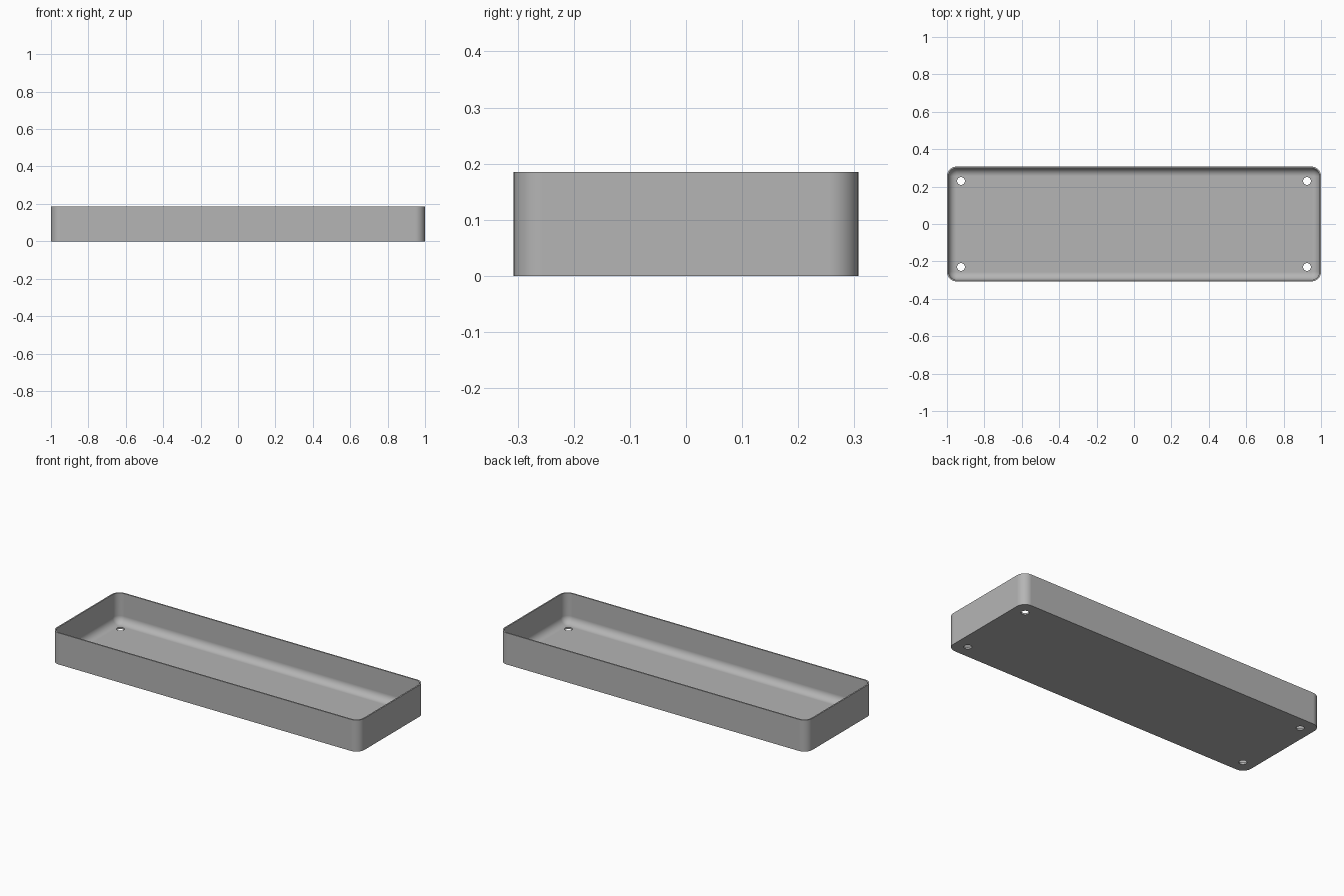
import bpy
import bmesh
import math

cube = bpy.data.objects.get("Cube")
if cube:
    bpy.data.objects.remove(cube, do_unlink=True)

HALF_X, HALF_Y, HEIGHT = 1.0, 0.307, 0.185
CORNER, WALL, FLOOR, FILLET = 0.052, 0.008, 0.01, 0.042
HOLE_X, HOLE_Y, HOLE_R = 0.925, 0.23, 0.021
STEPS = 10

grey = bpy.data.materials.new("plain grey")
grey.use_nodes = True
colour = (0.46, 0.46, 0.46, 1)
grey.diffuse_color = colour
grey.node_tree.nodes["Principled BSDF"].inputs["Base Color"].default_value = colour


def ring(bm, inset, z):
    """Rounded rectangle of vertices, inset from the outer outline."""
    radius = CORNER - inset
    verts = []
    for quarter, (sx, sy) in enumerate([(1, 1), (-1, 1), (-1, -1), (1, -1)]):
        for i in range(STEPS + 1):
            a = math.pi / 2 * (quarter + i / STEPS)
            verts.append(bm.verts.new((sx * (HALF_X - CORNER) + radius * math.cos(a),
                                       sy * (HALF_Y - CORNER) + radius * math.sin(a), z)))
    return verts


# Shell section: outside wall, rim, inside wall, then the fillet into the floor
section = [(0, 0), (0, HEIGHT), (WALL, HEIGHT)]
for i in range(STEPS + 1):
    a = math.pi / 2 * i / STEPS
    section.append((WALL + FILLET * (1 - math.cos(a)), FLOOR + FILLET * (1 - math.sin(a))))

bm = bmesh.new()
rings = [ring(bm, inset, z) for inset, z in section]
for low, high in zip(rings, rings[1:]):
    for i in range(len(low)):
        j = (i + 1) % len(low)
        bm.faces.new((low[i], low[j], high[j], high[i]))
bm.faces.new(rings[0][::-1])
bm.faces.new(rings[-1])
bmesh.ops.recalc_face_normals(bm, faces=bm.faces)
mesh = bpy.data.meshes.new("tray")
bm.to_mesh(mesh)
bm.free()
mesh.materials.append(grey)
tray = bpy.data.objects.new("tray", mesh)
bpy.context.collection.objects.link(tray)

# Four corner screw holes through the floor
bm = bmesh.new()
for sx in (-1, 1):
    for sy in (-1, 1):
        made = bmesh.ops.create_cone(bm, cap_ends=True, segments=32, radius1=HOLE_R,
                                     radius2=HOLE_R, depth=0.1)
        bmesh.ops.translate(bm, verts=made["verts"], vec=(sx * HOLE_X, sy * HOLE_Y, 0))
cutter_mesh = bpy.data.meshes.new("hole_cutter")
bm.to_mesh(cutter_mesh)
bm.free()
cutter_mesh.materials.append(grey)
cutter = bpy.data.objects.new("hole_cutter", cutter_mesh)
cutter.hide_render = True
bpy.context.collection.objects.link(cutter)

bpy.ops.object.select_all(action="DESELECT")
tray.select_set(True)
bpy.context.view_layer.objects.active = tray
cut = tray.modifiers.new("holes", "BOOLEAN")
cut.operation = "DIFFERENCE"
cut.solver = "EXACT"
cut.object = cutter
bpy.ops.object.modifier_apply(modifier=cut.name)
bpy.data.objects.remove(cutter, do_unlink=True)

# Smooth corners and fillet, flat floor, crisp rim
bpy.ops.object.shade_smooth_by_angle(angle=math.radians(30))
weighted = tray.modifiers.new("flat_floor_normals", "WEIGHTED_NORMAL")
weighted.keep_sharp = True
